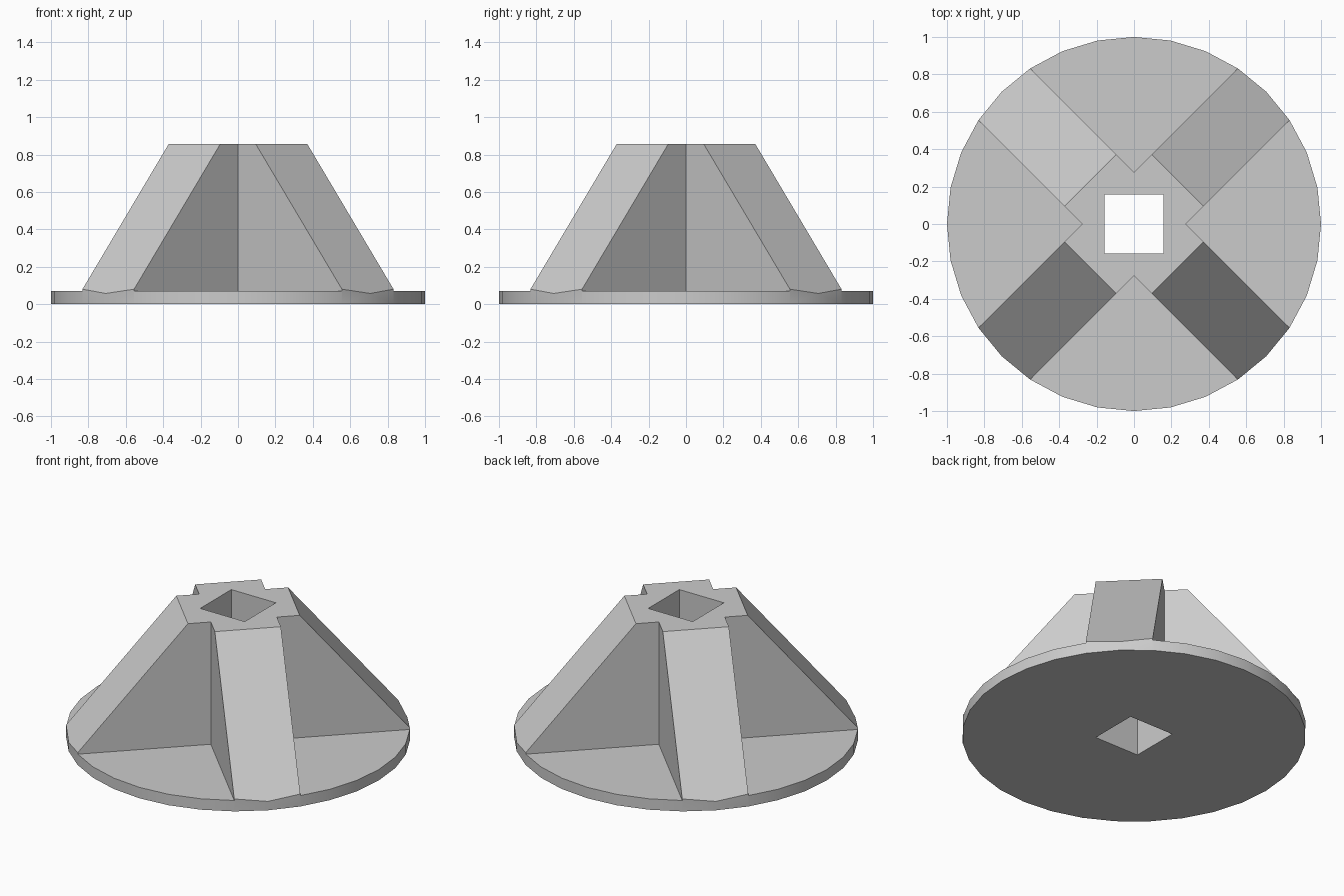
import bpy
import bmesh
from math import pi, sqrt
from mathutils import Matrix

HEIGHT, PLATE, RIB_HALF = 0.855, 0.07, 0.195
RIB_TOP, RIB_FOOT = 0.33, 1.048
HOLE = 0.158

old = bpy.data.objects.get("Cube")
if old:
    bpy.data.objects.remove(old, do_unlink=True)

grey = bpy.data.materials.new("light grey")
grey.use_nodes = True
COLOUR = (0.6, 0.6, 0.6, 1)
grey.diffuse_color = COLOUR
grey.node_tree.nodes["Principled BSDF"].inputs["Base Color"].default_value = COLOUR


def prism(name, sides, r_low, r_top, z_low, z_top, x=0, y=0, turn=0):
    """Upright prism or frustum as an object."""
    bm = bmesh.new()
    place = Matrix.Translation((x, y, (z_low + z_top) / 2)) @ Matrix.Rotation(turn, 4, "Z")
    bmesh.ops.create_cone(bm, cap_ends=True, segments=sides, radius1=r_low,
                          radius2=r_top, depth=z_top - z_low, matrix=place)
    mesh = bpy.data.meshes.new(name)
    bm.to_mesh(mesh)
    bm.free()
    mesh.materials.append(grey)
    obj = bpy.data.objects.new(name, mesh)
    bpy.context.collection.objects.link(obj)
    return obj


def combine(target, tool, operation):
    """Apply a boolean and drop the tool."""
    bpy.context.view_layer.objects.active = target
    mod = target.modifiers.new("cut", "BOOLEAN")
    mod.operation, mod.object, mod.solver = operation, tool, "EXACT"
    bpy.ops.object.modifier_apply(modifier=mod.name)
    bpy.data.objects.remove(tool, do_unlink=True)


# Round body, sloped on its four diagonals
body = prism("ribbed_cone_base", 32, 1, 1, 0, HEIGHT + 0.2)
slopes = prism("slopes", 4, RIB_FOOT * sqrt(2), RIB_TOP * sqrt(2), 0, HEIGHT)
combine(body, slopes, "INTERSECT")

# Clear the four spaces between the ribs, down to the plate
REACH = 1.5
offset = RIB_HALF * sqrt(2) + REACH
for x, y in ((1, 0), (-1, 0), (0, 1), (0, -1)):
    space = prism("rib_space", 4, REACH, REACH, PLATE, 2, x * offset, y * offset)
    combine(body, space, "DIFFERENCE")

# Square shaft hole
hole = prism("shaft_hole", 4, HOLE * sqrt(2), HOLE * sqrt(2), -1, 2, turn=pi / 4)
combine(body, hole, "DIFFERENCE")

# Smooth rim, sharp edges elsewhere
bpy.ops.object.select_all(action="DESELECT")
body.select_set(True)
bpy.context.view_layer.objects.active = body
bpy.ops.object.shade_smooth_by_angle(angle=pi / 6)
